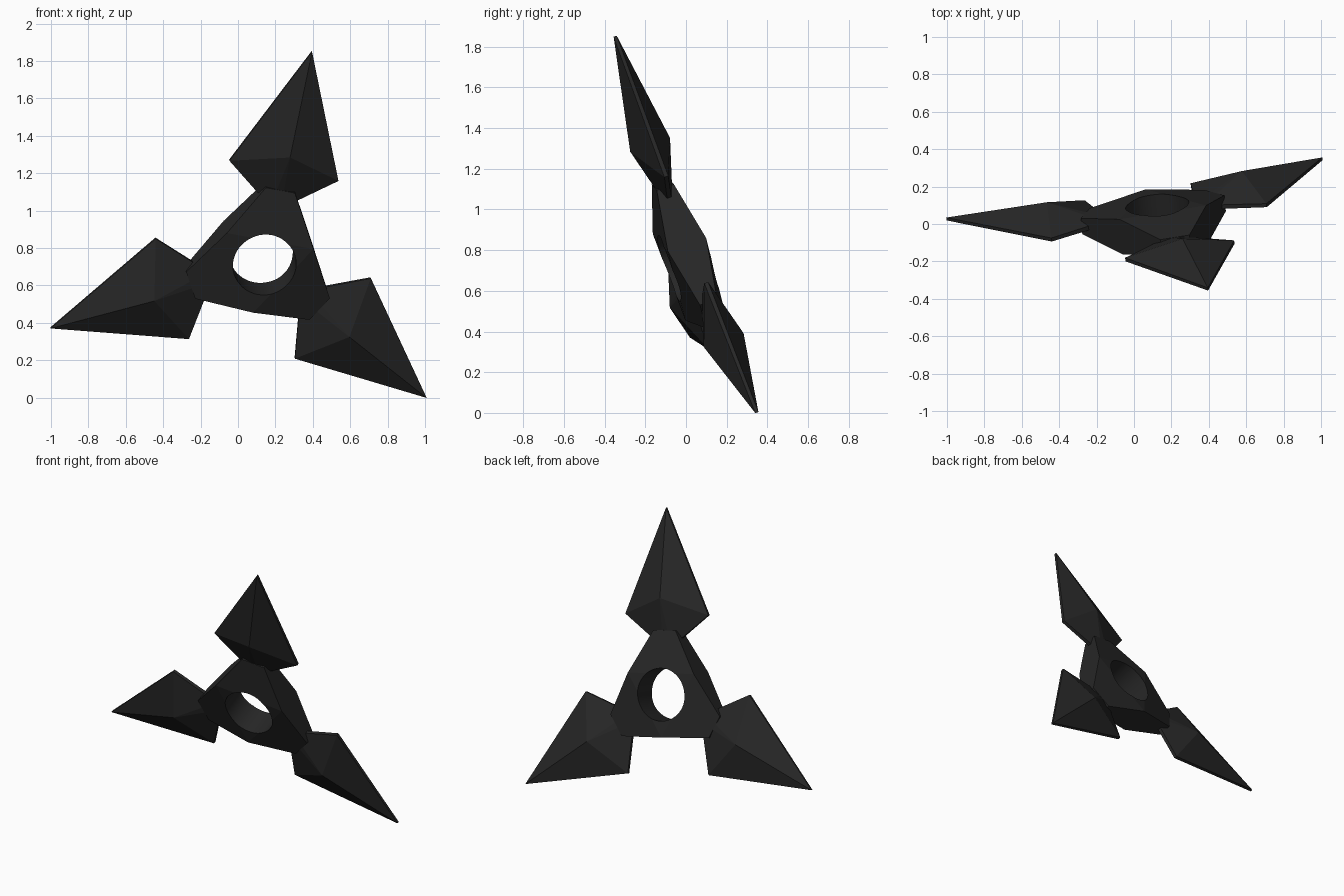
import bpy, bmesh, math
from mathutils import Vector, Matrix

if "Cube" in bpy.data.objects:
    bpy.data.objects.remove(bpy.data.objects["Cube"])

# Tilted frame of the three-armed star: across, along the top arm, facing normal
across = Vector((0.969, 0.155, -0.179)).normalized()
along = Vector((0.221, -0.299, 0.929))
along = (along - across * along.dot(across)).normalized()
normal = across.cross(along)
frame = Matrix((across, along, normal)).transposed().to_4x4()
frame.translation = (0.133, 0.009, 0.742)

dark = bpy.data.materials.new("dark metal")
dark.diffuse_color = (0.02, 0.02, 0.02, 1)
dark.use_nodes = True
dark.node_tree.nodes["Principled BSDF"].inputs["Base Color"].default_value = dark.diffuse_color


def hull(name, points, matrix):
    bm = bmesh.new()
    for p in points:
        bm.verts.new(p)
    bmesh.ops.convex_hull(bm, input=bm.verts[:])
    bmesh.ops.dissolve_limit(bm, angle_limit=0.01, verts=bm.verts[:], edges=bm.edges[:])
    bmesh.ops.recalc_face_normals(bm, faces=bm.faces[:])
    mesh = bpy.data.meshes.new(name)
    bm.to_mesh(mesh)
    bm.free()
    ob = bpy.data.objects.new(name, mesh)
    bpy.context.collection.objects.link(ob)
    ob.data.materials.append(dark)
    ob.matrix_world = matrix
    return ob


turns = [Matrix.Rotation(math.radians(120 * i), 4, 'Z') for i in range(3)]

# Blades: ridged spearheads with a thin blunt edge
blade = []
for s in (-1, 1):
    blade += [(0, 1.195, 0.008 * s), (0, 0.62, 0.104 * s)]
    for side in (-1, 1):
        blade += [(0.30 * side, 0.51, 0.01 * s), (0.03 * side, 0.30, 0.012 * s)]
for name, turn in zip(("top_blade", "left_blade", "right_blade"), turns):
    hull(name, blade, frame @ turn)

# Hub: flat triangular middle with three thinning arms
hub_points = []
for turn in turns:
    for s in (-1, 1):
        hub_points.append(turn @ Vector((0, -0.275, 0.1 * s)))
        for side in (-1, 1):
            hub_points.append(turn @ Vector((0.08 * side, 0.41, 0.045 * s)))
hub = hull("hub", hub_points, frame)

# Round hole through the hub
bpy.ops.mesh.primitive_cylinder_add(vertices=48, radius=0.17, depth=0.6)
cutter = bpy.context.object
cutter.name = "hole_cutter"
cutter.data.materials.append(dark)
cutter.matrix_world = frame
cutter.hide_render = True
cutter.hide_viewport = False
cut = hub.modifiers.new("hole", 'BOOLEAN')
cut.operation = 'DIFFERENCE'
cut.solver = 'EXACT'
cut.object = cutter
bpy.context.view_layer.update()
bpy.context.view_layer.objects.active = hub
bpy.ops.object.modifier_apply(modifier="hole")
bpy.data.objects.remove(cutter, do_unlink=True)

# Smooth the hole wall only
bpy.ops.object.select_all(action='DESELECT')
hub.select_set(True)
bpy.context.view_layer.objects.active = hub
bpy.ops.object.shade_smooth_by_angle(angle=math.radians(10))
